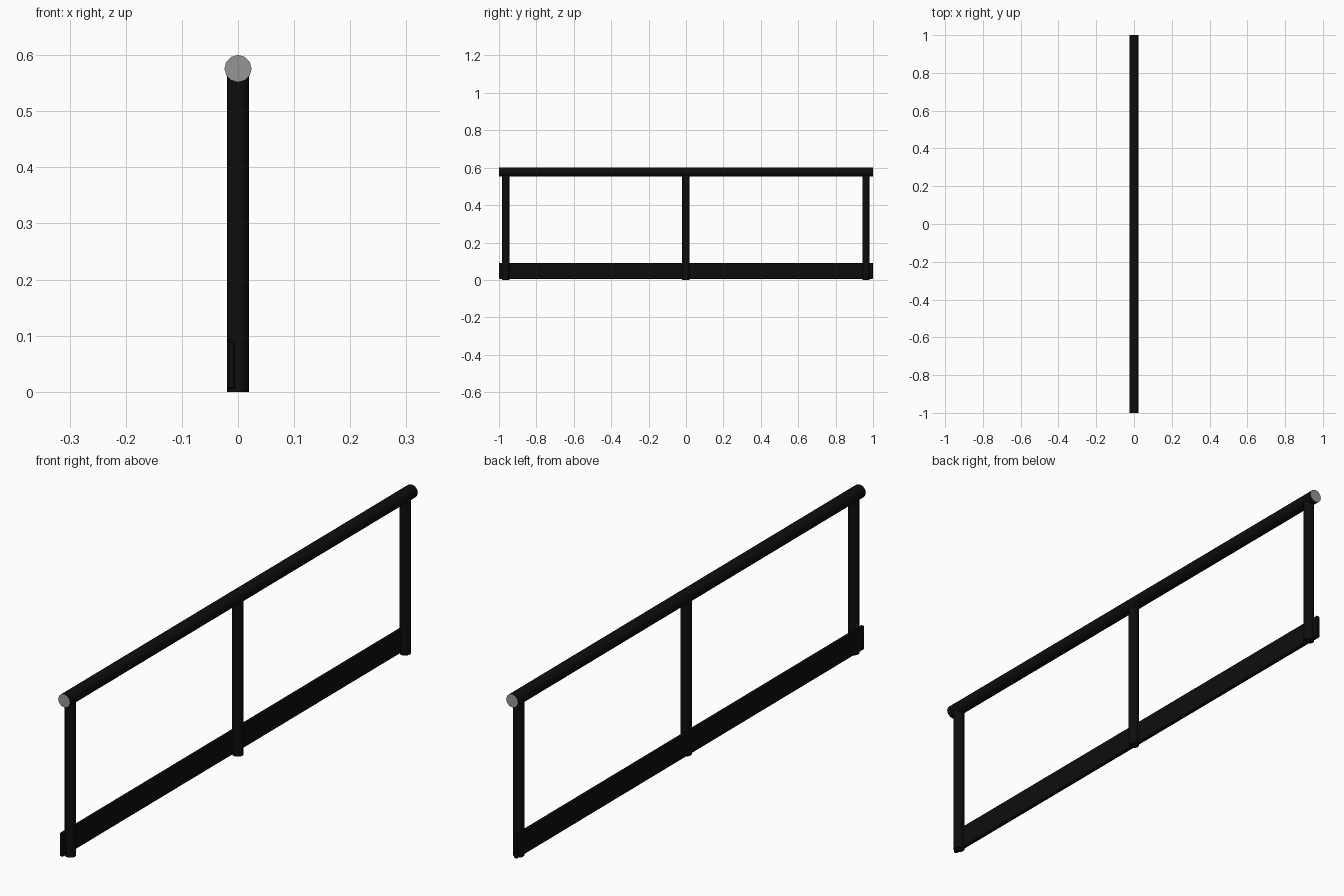
import bpy
from math import pi

if "Cube" in bpy.data.objects:
    bpy.data.objects.remove(bpy.data.objects["Cube"])


def material(name, value):
    m = bpy.data.materials.new(name)
    m.diffuse_color = (value, value, value, 1)
    m.use_nodes = True
    m.node_tree.nodes["Principled BSDF"].inputs["Base Color"].default_value = m.diffuse_color
    return m


black = material("black_paint", 0.004)
grey = material("bare_end", 0.3)


def tube(name, radius, length, loc, rot=(0, 0, 0)):
    bpy.ops.mesh.primitive_cylinder_add(vertices=12, radius=radius, depth=length,
                                        location=loc, rotation=rot)
    ob = bpy.context.object
    ob.name = name
    ob.data.materials.append(black)
    bpy.ops.object.shade_smooth_by_angle(angle=pi / 4)
    return ob


# Top handrail with bare grey ends
rail = tube("handrail", 0.0242, 2.0, (0, 0, 0.576), (pi / 2, 0, 0))
rail.data.materials.append(grey)
for face in rail.data.polygons:
    if len(face.vertices) > 4:
        face.material_index = 1

# Three upright posts running up into the rail
for label, y in (("front", -0.964), ("middle", -0.001), ("back", 0.962)):
    tube(label + "_post", 0.0192, 0.57, (0, y, 0.285))

# Toe board along the left side of the posts
bpy.ops.mesh.primitive_cube_add(size=1, location=(-0.0122, 0, 0.048))
board = bpy.context.object
board.name = "toe_board"
board.scale = (0.0145, 2.0, 0.086)
bpy.ops.object.transform_apply(location=False, rotation=False, scale=True)
bevel = board.modifiers.new("edge_bevel", 'BEVEL')
bevel.width = 0.003
bevel.segments = 1
board.data.materials.append(black)
